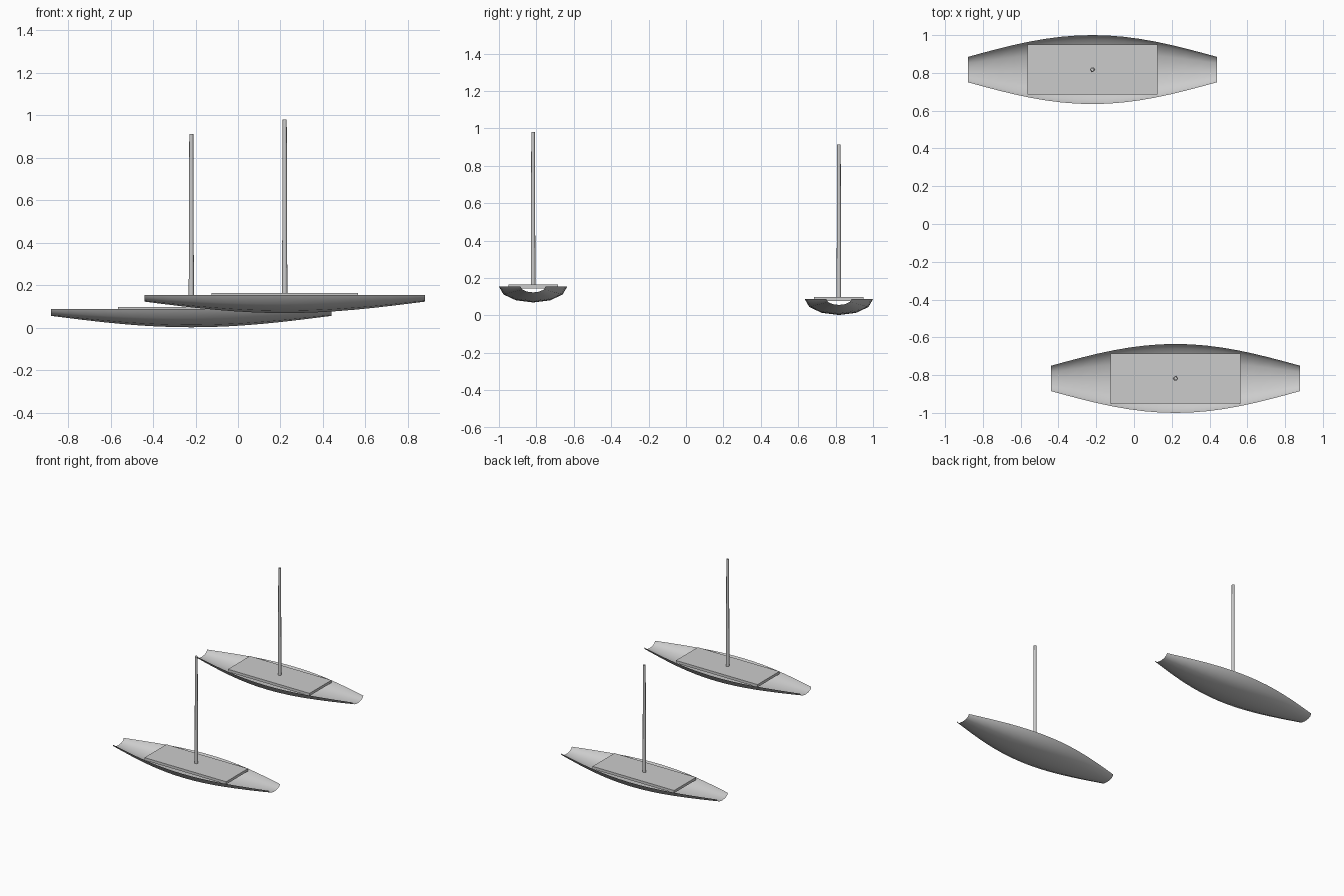
import bpy, bmesh
from math import sin, cos, pi

cube = bpy.data.objects.get("Cube")
if cube:
    bpy.data.objects.remove(cube, do_unlink=True)

# Single grey material
grey = bpy.data.materials.new("light_grey")
grey.use_nodes = True
colour = (0.6, 0.6, 0.6, 1)
grey.diffuse_color = colour
grey.node_tree.nodes["Principled BSDF"].inputs["Base Color"].default_value = colour

HALF_LENGTH, BEAM, END_BEAM, DEPTH = 0.66, 0.1825, 0.067, 0.085
STATIONS, RIBS = 16, 6


def finish(name, bm, location, smooth=False):
    mesh = bpy.data.meshes.new(name)
    bm.to_mesh(mesh)
    bm.free()
    mesh.materials.append(grey)
    for p in mesh.polygons:
        p.use_smooth = smooth
    obj = bpy.data.objects.new(name, mesh)
    obj.location = location
    bpy.context.collection.objects.link(obj)
    return obj


# Open half-round shell, narrowing to open ends
def make_hull(name, location):
    bm = bmesh.new()
    rows = []
    for i in range(STATIONS + 1):
        t = 2 * i / STATIONS - 1
        r = END_BEAM + (BEAM - END_BEAM) * cos(t * pi / 2)
        rows.append([bm.verts.new((t * HALF_LENGTH, -r * cos(a), -r * DEPTH / BEAM * sin(a)))
                     for a in (pi * j / RIBS for j in range(RIBS + 1))])
    for a, b in zip(rows, rows[1:]):
        for j in range(RIBS):
            bm.faces.new((a[j], a[j + 1], b[j + 1], b[j]))
    finish(name, bm, location, smooth=True)


# Flat rectangular deck
def make_deck(name, location):
    bm = bmesh.new()
    bmesh.ops.create_cube(bm, size=1)
    bmesh.ops.scale(bm, vec=(0.69, 0.265, 0.02), verts=bm.verts)
    finish(name, bm, location)


# Tapered pole standing on the deck
def make_mast(name, location, height):
    bm = bmesh.new()
    bmesh.ops.create_cone(bm, cap_ends=True, segments=12, radius1=0.0125,
                          radius2=0.0095, depth=height)
    x, y, z = location
    mast = finish(name, bm, (x, y, z + height / 2), smooth=True)
    bpy.context.view_layer.objects.active = mast
    mast.select_set(True)
    bpy.ops.object.shade_smooth_by_angle()
    mast.select_set(False)


# Two matching boats, the front one riding higher
for side, x, y, rim in (("back", -0.22, 0.8175, 0.087), ("front", 0.22, -0.8175, 0.154)):
    make_hull(side + "_hull", (x, y, rim))
    make_deck(side + "_deck", (x, y, rim))
    make_mast(side + "_mast", (x, y, rim), 0.826)
